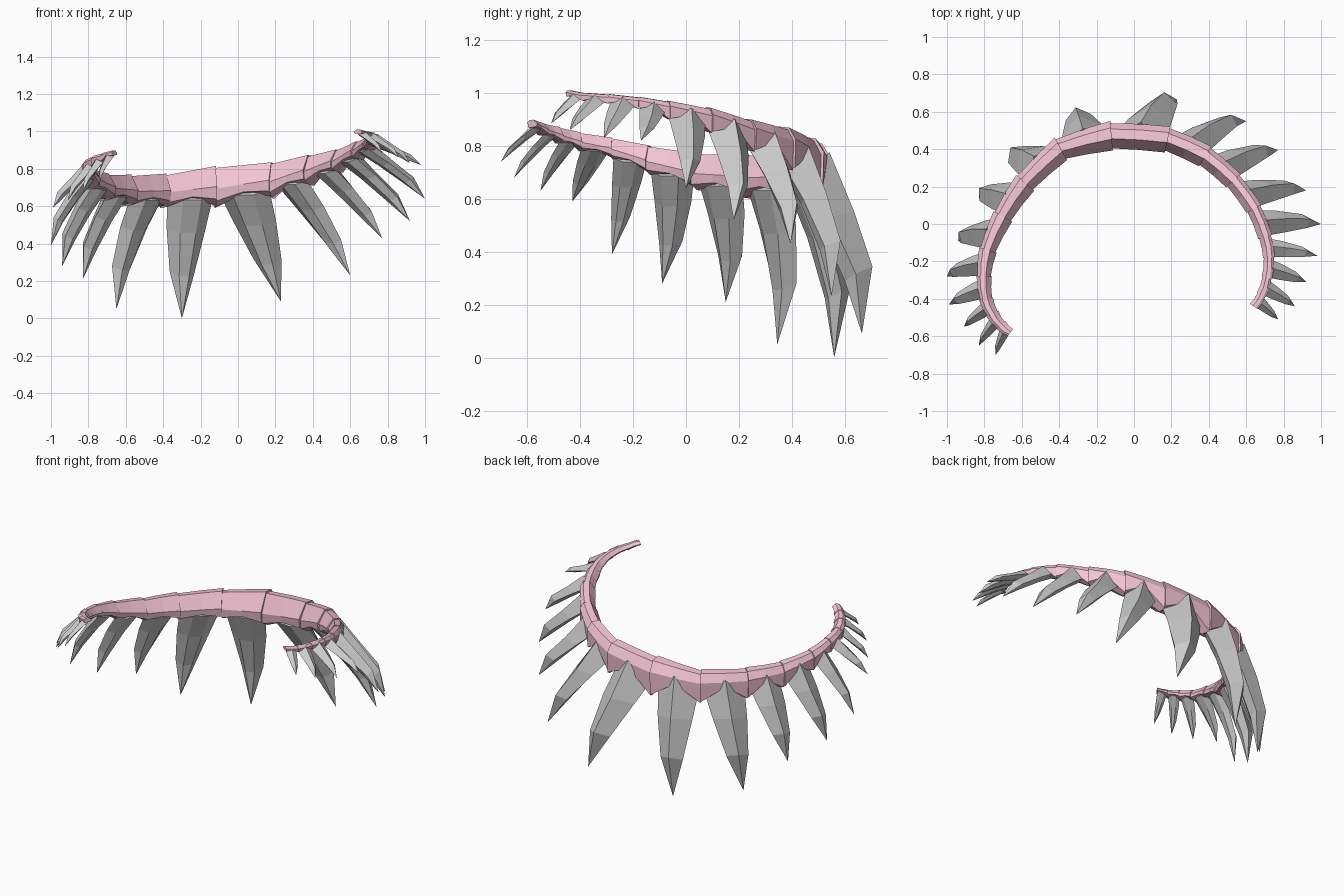
import bpy, bmesh
from mathutils import Vector

if "Cube" in bpy.data.objects:
    bpy.data.objects.remove(bpy.data.objects["Cube"])

# gum joints from left end to right end: x, y, top z, bottom z
JOINTS = [(-.66, -.58, .90, .87), (-.71, -.54, .885, .84), (-.755, -.48, .87, .81),
          (-.79, -.40, .85, .78), (-.80, -.28, .83, .75), (-.78, -.14, .80, .69),
          (-.70, .04, .77, .63), (-.58, .22, .765, .60), (-.39, .40, .77, .59),
          (-.12, .47, .81, .59), (.18, .45, .83, .64), (.38, .36, .87, .71),
          (.53, .23, .90, .78), (.64, .08, .945, .85), (.70, -.07, .97, .90),
          (.72, -.18, .985, .94), (.71, -.29, .995, .96), (.68, -.38, 1.0, .97),
          (.64, -.44, 1.01, .985)]
# one tooth tip per gum segment
TIPS = [(-.74, -.70, .74), (-.83, -.65, .68), (-.91, -.55, .63), (-.99, -.43, .59),
        (-1.0, -.28, .39), (-.94, -.09, .28), (-.83, .15, .21), (-.65, .345, .05),
        (-.30, .56, .0), (.23, .665, .09), (.60, .55, .23), (.77, .395, .43),
        (.92, .18, .52), (1.0, .0, .64), (.98, -.17, .82), (.92, -.31, .83),
        (.86, -.44, .86), (.77, -.51, .885)]
UP = Vector((0, 0, 1))


def pt(i):
    x, y, zt, zb = JOINTS[i]
    return Vector((x, y, 0)), zt, zb


def outward(i, j):
    d = pt(j)[0] - pt(i)[0]
    return Vector((-d.y, d.x, 0)).normalized()


def loft(bm, rings, tip=None):
    rings = [[bm.verts.new(p) for p in r] for r in rings]
    n = len(rings[0])
    for a, b in zip(rings, rings[1:]):
        for k in range(n):
            bm.faces.new((a[k], a[(k + 1) % n], b[(k + 1) % n], b[k]))
    bm.faces.new(rings[0])
    if tip is None:
        bm.faces.new(rings[-1])
    else:
        t = bm.verts.new(tip)
        for k in range(n):
            bm.faces.new((rings[-1][k], rings[-1][(k + 1) % n], t))


def finish(bm, name, colour=None):
    bmesh.ops.recalc_face_normals(bm, faces=bm.faces)
    mesh = bpy.data.meshes.new(name)
    bm.to_mesh(mesh)
    bm.free()
    ob = bpy.data.objects.new(name, mesh)
    bpy.context.collection.objects.link(ob)
    if colour:
        mat = bpy.data.materials.new(name + "_pink")
        mat.diffuse_color = colour
        mat.use_nodes = True
        mat.node_tree.nodes["Principled BSDF"].inputs["Base Color"].default_value = mat.diffuse_color
        mesh.materials.append(mat)


def gum_ring(c, n, zt, zb, s, lift):
    h = zt - zb
    a = (.018 + .26 * h) * s
    zt += h * .3 * (s - 1)
    prof = [(-.2, 0), (.55, -.03), (1, -.3), (.95, -.98 + lift),
            (0, -.95 + lift * .4), (-.85, -.8 + lift * .2), (-.95, -.5)]
    return [c + n * (a * u) + UP * (zt + h * v) for u, v in prof]


# gum: overlapping tapered segments, arched over each tooth root
last = len(JOINTS) - 1
bm = bmesh.new()
for i in range(last):
    (p, pt_, pb), (q, qt, qb) = pt(i), pt(i + 1)
    n0 = outward(max(i - 1, 0), i + 1)
    n1 = outward(i, min(i + 2, last))
    n = outward(i, i + 1)
    m = (p + q) / 2 + n * .004
    loft(bm, [gum_ring(p, n0, pt_, pb, .92, 0),
              gum_ring(m, n, (pt_ + qt) / 2, (pb + qb) / 2, 1, .5),
              gum_ring(q, n1, qt, qb, 1.08, 0)])
finish(bm, "gum", (.9, .55, .66, 1))

# teeth: curved claws with an outer ridge
bm = bmesh.new()
for i, tip in enumerate(TIPS):
    (p, t0, b0), (q, t1, b1) = pt(i), pt(i + 1)
    n = outward(i, i + 1)
    side = (q - p).normalized()
    hw = (q - p).length * .46
    zt, zb = (t0 + t1) / 2, (b0 + b1) / 2
    h = zt - zb
    base = (p + q) / 2 + UP * (zb + .35 * h)
    tip = Vector(tip)
    length = (tip - base).length
    rings = []
    # fraction along, half width, outer depth, inner depth, bulge, ridge lift
    for f, w, o, inn, bulge, lift in [(0, 1, .6, .3, 0, .3), (.27, .84, .58, .32, .06, 0),
                                      (.62, .54, .42, .32, .09, 0)]:
        c = base.lerp(tip, f) + n * (bulge * length)
        tilt = UP * (hw * .2)
        rings.append([c - side * (w * hw), c + n * (o * hw) + tilt + UP * (lift * h),
                      c + side * (w * hw), c + side * (w * hw * .4) - n * (inn * hw) - tilt,
                      c - side * (w * hw * .4) - n * (inn * hw) - tilt])
    loft(bm, rings, tip)
finish(bm, "teeth")
